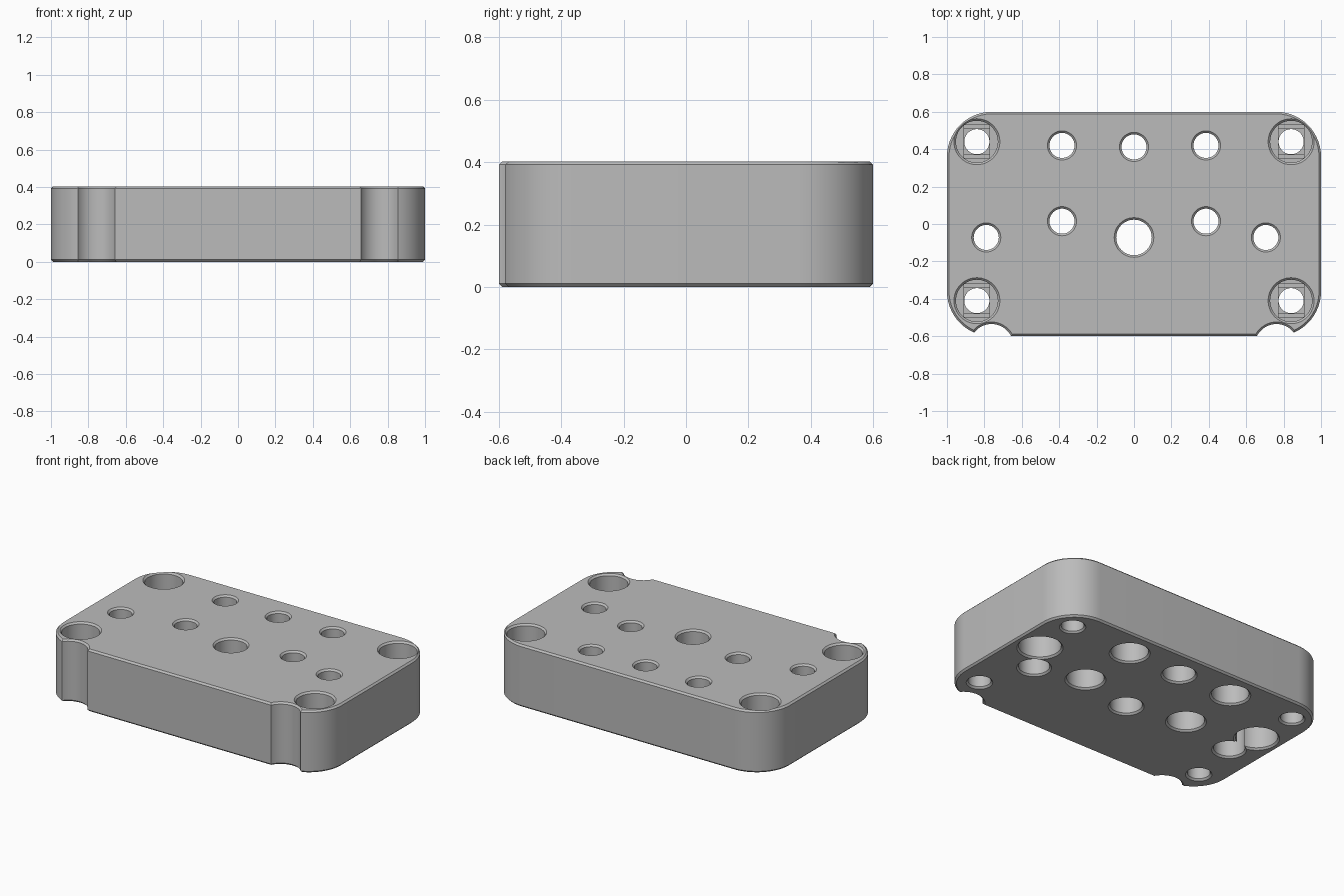
import bpy, bmesh
from math import pi, cos, sin

if "Cube" in bpy.data.objects:
    bpy.data.objects.remove(bpy.data.objects["Cube"], do_unlink=True)

HEIGHT, CHAMFER = 0.403, 0.011
OVER = 0.02  # how far cutters reach past the faces

grey = bpy.data.materials.new("matt grey")
grey.use_nodes = True
grey.diffuse_color = (0.5, 0.5, 0.5, 1)
grey.node_tree.nodes["Principled BSDF"].inputs["Base Color"].default_value = grey.diffuse_color


def loft(name, rings):
    """Closed solid through a stack of equal-length point rings."""
    bm = bmesh.new()
    loops = [[bm.verts.new(p) for p in ring] for ring in rings]
    for low, high in zip(loops, loops[1:]):
        for i in range(len(low)):
            bm.faces.new((low[i - 1], low[i], high[i], high[i - 1]))
    bm.faces.new(loops[0])
    bm.faces.new(loops[-1])
    bmesh.ops.recalc_face_normals(bm, faces=bm.faces)
    mesh = bpy.data.meshes.new(name)
    bm.to_mesh(mesh)
    bm.free()
    obj = bpy.data.objects.new(name, mesh)
    bpy.context.collection.objects.link(obj)
    mesh.materials.append(grey)
    return obj


def rounded_plate(inset, z, hx=1.0, hy=0.6, radius=0.24, steps=14):
    r = radius - inset
    ring = []
    for k, (sx, sy) in enumerate(((1, 1), (-1, 1), (-1, -1), (1, -1))):
        for i in range(steps + 1):
            a = (k + i / steps) * pi / 2
            ring.append((sx * (hx - radius) + r * cos(a), sy * (hy - radius) + r * sin(a), z))
    return ring


def circle(x, y, r, z, n=48):
    return [(x + r * cos(2 * pi * i / n), y + r * sin(2 * pi * i / n), z) for i in range(n)]


def rectangle(x, y, hx, hy, z):
    return [(x + sx * hx, y + sy * hy, z) for sx, sy in ((1, 1), (-1, 1), (-1, -1), (1, -1))]


def cut(cutter):
    cutter.hide_render = True
    mod = block.modifiers.new("cut", "BOOLEAN")
    mod.operation, mod.solver, mod.object = "DIFFERENCE", "EXACT", cutter
    bpy.ops.object.modifier_apply(modifier=mod.name)
    bpy.data.objects.remove(cutter, do_unlink=True)


def bore(x, y, bottom, top, step=None):
    """Round hole, chamfered at both mouths, changing radius at height step."""
    flare = CHAMFER + OVER
    profile = [(bottom + flare, -OVER), (bottom, CHAMFER)]
    if step:
        profile.append((bottom, step))
    if top:
        if step:
            profile.append((top, step))
        profile += [(top, HEIGHT - CHAMFER), (top + flare, HEIGHT + OVER)]
    cut(loft("bore_cutter", [circle(x, y, r, z) for r, z in profile]))


# Rounded block with chamfered rims
block = loft("mounting_block", [
    rounded_plate(CHAMFER, 0), rounded_plate(0, CHAMFER),
    rounded_plate(0, HEIGHT - CHAMFER), rounded_plate(CHAMFER, HEIGHT)])
bpy.ops.object.select_all(action="DESELECT")
block.select_set(True)
bpy.context.view_layer.objects.active = block

SMALL, FLOOR = 0.067, 0.16
for side in (-1, 1):
    # Corner screw holes, wide at the top, with stepped slot and square in the floor
    for y in (0.44, -0.41):
        x = side * 0.84
        bore(x, y, SMALL, 0.112, FLOOR)
        for half_length, depth in ((0.088, 0.012), (0.068, 0.024)):
            cut(loft("step_cutter", [rectangle(x, y, 0.068, half_length, z)
                                     for z in (FLOOR - depth, FLOOR + 0.03)]))
    # Inner holes, wide at the underside
    for y in (0.42, 0.015):
        bore(side * 0.385, y, 0.11, SMALL, 0.25)
    # Blind pockets in the underside
    bore(side * 0.83, 0.13, 0.125, None, 0.25)
    # Round notches in the front edge
    bore(side * 0.762, -0.652, 0.117, 0.117)

# Middle and outer holes
bore(0, 0.412, 0.095, SMALL, 0.25)
bore(0, -0.072, 0.095, 0.095)
bore(-0.79, -0.072, 0.092, SMALL, 0.25)
bore(0.705, -0.072, 0.092, SMALL, 0.25)

bpy.ops.object.shade_smooth_by_angle(angle=pi / 6)
